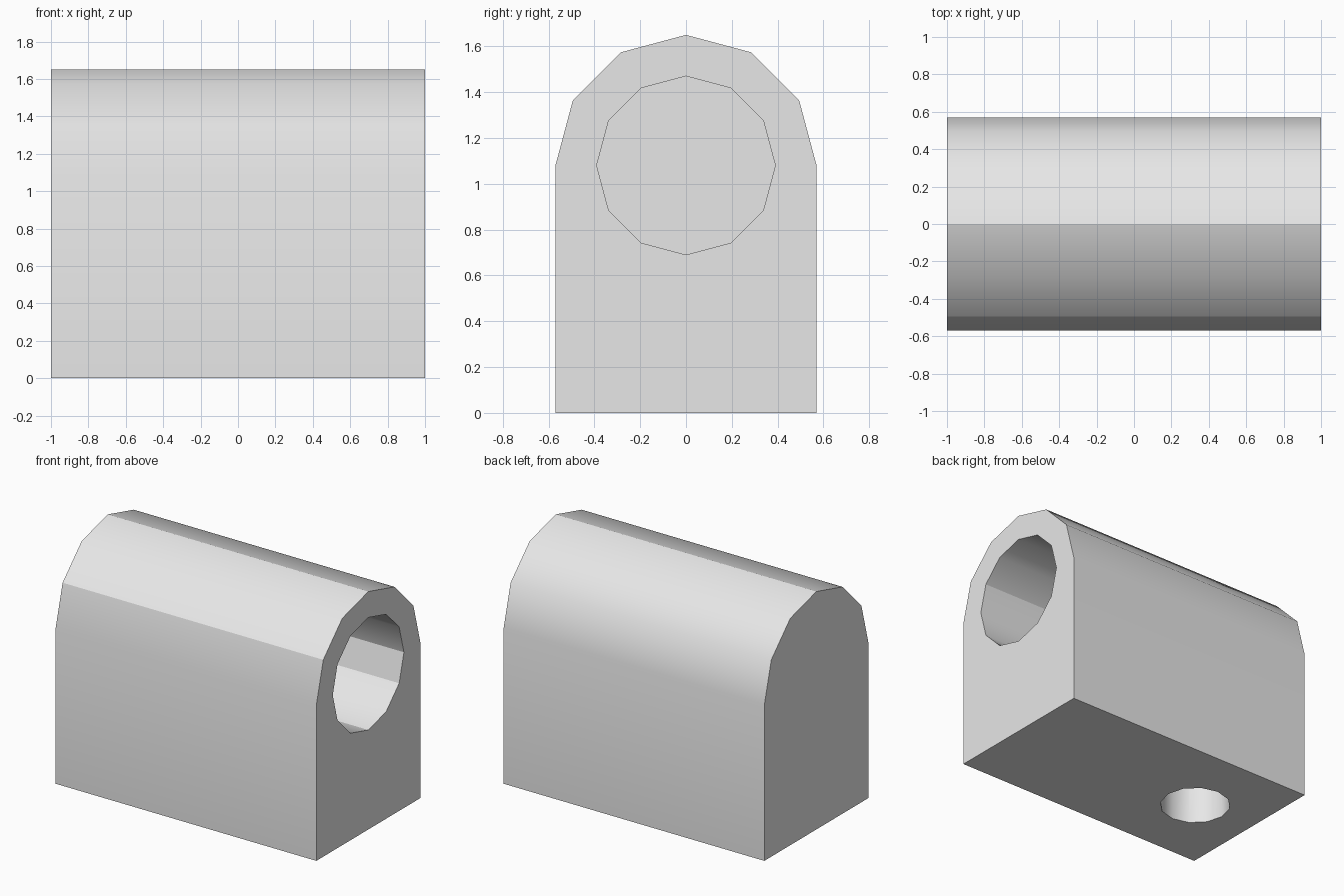
import bpy, bmesh
from math import sin, cos, pi, radians
from mathutils import Matrix

old = bpy.data.objects.get("Cube")
if old:
    bpy.data.objects.remove(old, do_unlink=True)

AXIS_Z, OUTER, BORE, PORT = 1.08, 0.57, 0.39, 0.233
PORT_X, BORE_END = -0.53, -0.82

grey = bpy.data.materials.new("light grey")
grey.use_nodes = True
grey.diffuse_color = (0.8, 0.8, 0.8, 1)
grey.node_tree.nodes["Principled BSDF"].inputs["Base Color"].default_value = (0.8, 0.8, 0.8, 1)


def add_prism(name, profile, start, vector):
    """Extrude a closed outline, given as 3D points, along a vector."""
    bm = bmesh.new()
    face = bm.faces.new([bm.verts.new(p) for p in profile])
    out = bmesh.ops.extrude_face_region(bm, geom=[face])
    moved = [v for v in out["geom"] if isinstance(v, bmesh.types.BMVert)]
    bmesh.ops.translate(bm, verts=moved, vec=vector)
    bmesh.ops.transform(bm, matrix=Matrix.Translation(start), verts=bm.verts)
    bmesh.ops.recalc_face_normals(bm, faces=bm.faces)
    mesh = bpy.data.meshes.new(name)
    bm.to_mesh(mesh)
    bm.free()
    mesh.materials.append(grey)
    obj = bpy.data.objects.new(name, mesh)
    bpy.context.collection.objects.link(obj)
    return obj


def ring(radius, count=12, steps=12):
    """Points clockwise from the top on a twelve-sided circle."""
    return [(radius * sin(2 * pi * i / steps), radius * cos(2 * pi * i / steps))
            for i in range(count)]


# Arched block: straight walls with a half twelve-sided top
arch = [(y, z + AXIS_Z) for y, z in (ring(OUTER)[9:] + ring(OUTER)[:4])]
outline = [(-OUTER, 0)] + arch + [(OUTER, 0)]
body = add_prism("arched_block", [(0, y, z) for y, z in outline], (-1, 0, 0), (2, 0, 0))

# Blind bore from the right end, and a port from the base up into it
bore = add_prism("bore_cutter", [(0, y, z) for y, z in ring(BORE)],
                 (BORE_END, 0, AXIS_Z), (1.2 - BORE_END, 0, 0))
port = add_prism("port_cutter", [(x, y, 0) for x, y in ring(PORT)],
                 (PORT_X, 0, -0.2), (0, 0, AXIS_Z + 0.2))

bpy.context.view_layer.objects.active = body
body.select_set(True)
for cutter in (bore, port):
    mod = body.modifiers.new("cut", 'BOOLEAN')
    mod.operation, mod.solver, mod.object = 'DIFFERENCE', 'EXACT', cutter
    bpy.ops.object.modifier_apply(modifier=mod.name)
    bpy.data.objects.remove(cutter, do_unlink=True)

# Soft shading across the arch and holes, with a few crisp long edges
bpy.ops.object.select_all(action='DESELECT')
body.select_set(True)
bpy.ops.object.shade_smooth_by_angle(angle=radians(35))
crisp = [(OUTER, 0), (OUTER, 10), (BORE, 3), (BORE, 4), (BORE, 6), (BORE, 10)]
lines = [(ring(r)[i][0], ring(r)[i][1] + AXIS_Z) for r, i in crisp]
verts = body.data.vertices
for edge in body.data.edges:
    ends = [verts[i].co for i in edge.vertices]
    if any(all(abs(p.y - y) + abs(p.z - z) < 0.002 for p in ends) for y, z in lines):
        edge.use_edge_sharp = True
